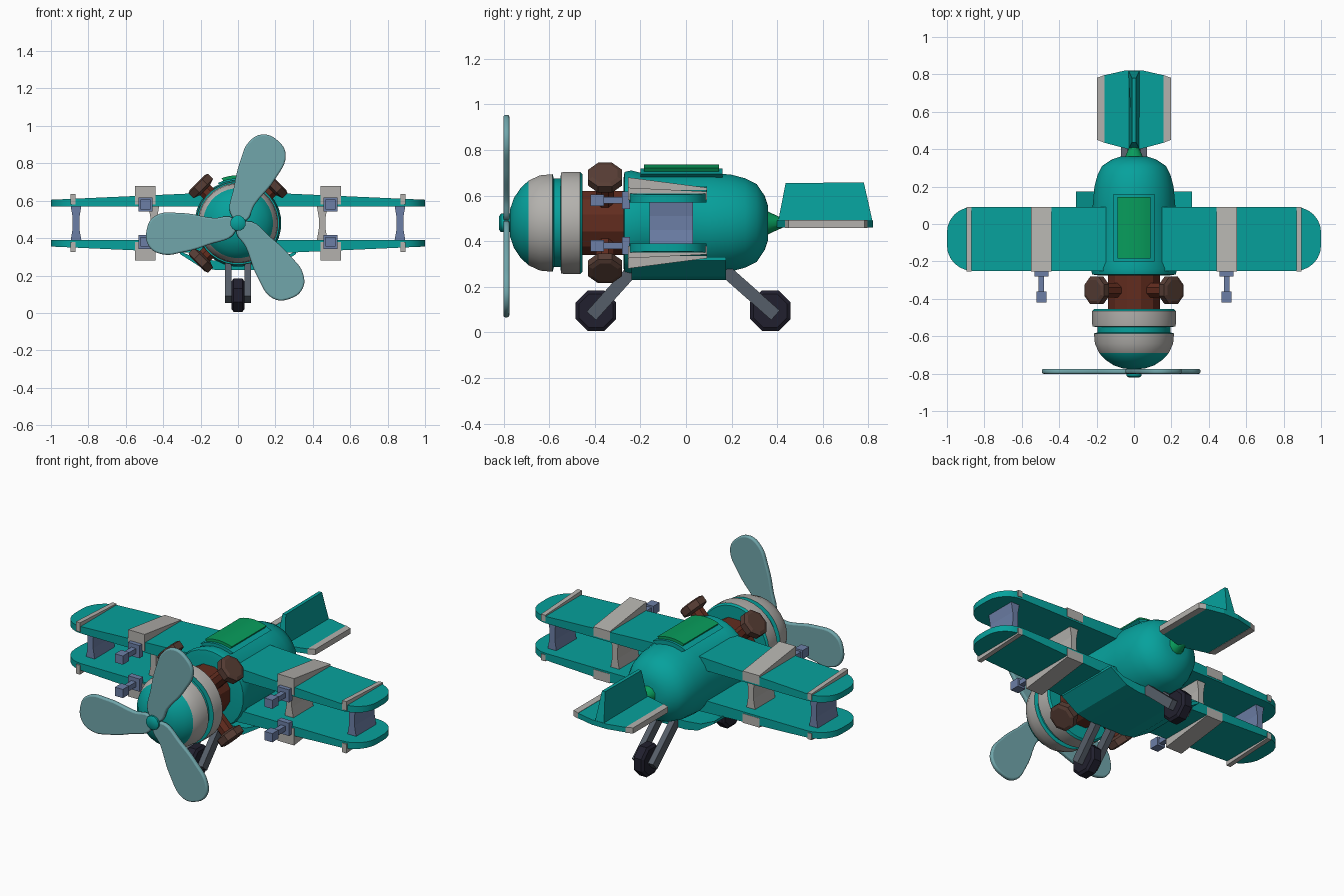
import bpy
from math import sin, cos, pi, radians
from mathutils import Vector

if "Cube" in bpy.data.objects:
    bpy.data.objects.remove(bpy.data.objects["Cube"])

AXIS = 0.48  # height of the fuselage centre line; all parts are built around it


def material(name, r, g, b):
    m = bpy.data.materials.new(name)
    m.use_nodes = True
    col = [(c / 255) ** 2.2 for c in (r, g, b)] + [1]
    m.diffuse_color = col
    m.node_tree.nodes["Principled BSDF"].inputs["Base Color"].default_value = col
    return m


TEAL = material("teal paint", 15, 160, 155)
GREY = material("light grey paint", 178, 176, 172)
BROWN = material("engine brown", 98, 48, 36)
CAP = material("cylinder brown", 88, 64, 56)
BLUE = material("blue steel", 108, 126, 165)
SLATE = material("slate strut", 86, 94, 104)
TYRE = material("tyre black", 38, 37, 50)
GREEN = material("canopy green", 16, 155, 92)
BLADE = material("propeller blue", 112, 165, 170)


def add(name, verts, faces, mats, mirror="", smooth=None, index=None):
    me = bpy.data.meshes.new(name)
    me.from_pydata(verts, [], faces)
    for m in mats:
        me.materials.append(m)
    if index:
        me.polygons.foreach_set("material_index", index)
    if smooth:
        me.shade_smooth()
        me.set_sharp_from_angle(angle=radians(smooth))
    ob = bpy.data.objects.new(name, me)
    ob.location.z = AXIS
    bpy.context.collection.objects.link(ob)
    if mirror:
        mod = ob.modifiers.new("mirror", "MIRROR")
        mod.use_axis = ["X" in mirror, False, "Z" in mirror]
        mod.use_mirror_merge = False
    return ob


def prism(name, pts, axis, a, b, mat, mirror="", smooth=None, shape=None):
    """Extrude an outline from a to b along an axis; shape may move the points."""
    put = {"x": lambda p, u: (u, p[0], p[1]),
           "y": lambda p, u: (p[0], u, p[1]),
           "z": lambda p, u: (p[0], p[1], u)}[axis]
    n = len(pts)
    verts = [put(p, u) for u in (a, b) for p in pts]
    area = sum(pts[i - 1][0] * pts[i][1] - pts[i][0] * pts[i - 1][1] for i in range(n))
    if shape:
        verts = [shape(*v) for v in verts]
    faces = [(i, (i + 1) % n, (i + 1) % n + n, i + n) for i in range(n)]
    faces += [tuple(range(n))[::-1], tuple(range(n, 2 * n))]
    if (area < 0) != (axis == "y"):
        faces = [f[::-1] for f in faces]
    return add(name, verts, faces, [mat], mirror, smooth)


def box(name, x, y, z, mat, mirror=""):
    return prism(name, [(x[0], y[0]), (x[1], y[0]), (x[1], y[1]), (x[0], y[1])],
                 "z", z[0], z[1], mat, mirror)


def lathe(name, profile, sides, mats, bands=None, direction=(0, 1, 0),
          origin=(0, 0, 0), mirror="", smooth=None):
    """Turn (distance, radius) points about a direction; bands pick colours."""
    q = Vector(direction).to_track_quat("Z", "Y")
    verts, faces, index = [], [], []
    for t, r in profile:
        for k in range(sides):
            a = 2 * pi * (k + 0.5) / sides
            verts.append(Vector(origin) + q @ Vector((r * cos(a), r * sin(a), t)))
    for j in range(len(profile) - 1):
        for k in range(sides):
            k2 = (k + 1) % sides
            faces.append((j * sides + k, j * sides + k2, (j + 1) * sides + k2, (j + 1) * sides + k))
            index.append(bands[j] if bands else 0)
    last = (len(profile) - 1) * sides
    faces += [tuple(range(sides))[::-1], tuple(range(last, last + sides))]
    index += [bands[0], bands[-1]] if bands else [0, 0]
    return add(name, verts, faces, mats, mirror, smooth, index)


# Fuselage, nose cowling and engine core
lathe("fuselage", [(-.275, .19), (-.27, .225), (-.24, .232), (-.2, .222), (.1, .222), (.2, .213),
                   (.26, .197), (.31, .172), (.345, .12), (.36, .075)], 28, [TEAL], smooth=35)
lathe("tail_cone", [(.34, .06), (.37, .045), (.43, .018)], 10, [GREEN], smooth=35)
lathe("nose_cowling", [(-.772, .06), (-.755, .11), (-.725, .155), (-.69, .187), (-.64, .21),
                       (-.585, .215), (-.58, .195), (-.55, .195), (-.549, .222), (-.535, .225),
                       (-.465, .225), (-.455, .215)],
      32, [TEAL, GREY], [0, 0, 0, 1, 1, 0, 0, 0, 1, 1, 0], smooth=35)
lathe("engine_core", [(-.47, .145), (-.26, .145)], 12, [BROWN])

# Four engine cylinders on the diagonals
lathe("engine_cylinders", [(.1, .042), (.25, .042), (.262, .08), (.3, .08), (.308, .06)], 8,
      [CAP, BROWN], [1, 0, 0, 0], direction=(1, 0, 1), origin=(0, -.355, 0), mirror="XZ")

# Canopy strip on a low teal frame
def arc(r, half):
    angles = [radians(90 - half + half * i / 4) for i in range(9)]
    return [(r * cos(a), r * sin(a)) for a in angles] + [(-.05, .18), (.05, .18)]


prism("canopy_frame", arc(.24, 27), "y", -.2, .16, TEAL, smooth=30)
prism("canopy", arc(.256, 20), "y", -.185, .145, GREEN, smooth=30)

# Flared belly fairing
half = [(.12, -.25), (.2, -.235), (.31, -.165), (.31, -.15), (.22, -.19), (.12, -.2)]
prism("belly_fairing", half + [(-x, z) for x, z in reversed(half)], "y", -.24, .175, TEAL)


# Wings: rounded outline, thicker towards the root, mirrored to all four
def wing_top(x):
    return .125 + .045 * (1 - abs(x))


def corner(cx, cy, r, start):
    return [(cx + r * cos(radians(start + 15 * i)), cy + r * sin(radians(start + 15 * i)))
            for i in range(7)]


outline = [(.12, -.25)] + corner(.865, -.115, .135, -90) + corner(.865, -.045, .135, 0) + [(.12, .09)]
prism("wings", outline, "z", 0, 1, TEAL, "XZ", smooth=30,
      shape=lambda x, y, u: (x, y, wing_top(x) if u else .09))


def stripe(name, x0, x1, front, rear):
    prism(name, [(-.255, .1), (-.255, front), (.092, rear), (.092, .1)], "x", x0, x1, GREY, "XZ")


stripe("inner_wing_stripes", .44, .55, .2, .155)
stripe("outer_wing_stripes", .868, .896, .155, .138)


# Waisted struts between the wings
def strut(name, x, mat):
    side = [(.03, -.1), (.018, -.03), (.018, .03), (.03, .1)]
    prism(name, [(x + w, z) for w, z in side] + [(x - w, z) for w, z in reversed(side)],
          "y", -.16, .03, mat, "X")


strut("inner_wing_struts", .45, GREY)
strut("outer_wing_struts", .866, BLUE)

# Guns on the leading edges
for part, w, y0, y1 in (("mounts", .038, -.28, -.245), ("barrels", .015, -.37, -.27),
                        ("muzzles", .026, -.42, -.36)):
    box("gun_" + part, (.495 - w, .495 + w), (y0, y1), (.1 - w, .1 + w), BLUE, "XZ")

# Tailplane with grey edges and upright fin
plate = [(.03, .4), (.16, .435), (.16, .795), (.05, .82)]
prism("tailplane", plate + [(-x, y) for x, y in reversed(plate)], "z", -.02, .01, TEAL)
prism("tailplane_edges", [(.158, .434), (.197, .45), (.197, .782), (.158, .796)],
      "z", -.022, .012, GREY, "X")
prism("tail_fin", [(.4, -.015), (.437, .175), (.78, .178), (.82, 0), (.82, -.015)], "x", -1, 1, TEAL,
      shape=lambda x, y, z: (x * (.03 - .11 * max(z, 0)), y, z))

# Landing gear: one wheel in front, one behind, each on a two-arm fork
for place, wy, by in (("front", -.395, -.22), ("rear", .37, .15)):
    wheel = Vector((wy, .095 - AXIS))
    top = Vector((by, .29 - AXIS))
    lathe(place + "_wheel", [(-.035, .08), (-.024, .096), (.024, .096), (.035, .08)], 8, [TYRE],
          direction=(1, 0, 0), origin=(0, *wheel))
    d = (top - wheel).normalized()
    s = Vector((-d.y, d.x)) * .028
    low = wheel - d * .03
    prism(place + "_fork", [low - s, top - s, top + s, low + s], "x", .036, .07, SLATE, "X")

# Propeller: hub and three rounded blades
lathe("propeller_hub", [(-.82, .03), (-.812, .042), (-.76, .042)], 12, [TEAL], smooth=35)
blade = [(-.03, .03), (-.02, .2), (.015, .34), (.055, .43), (.128, .474), (.214, .44),
         (.255, .365), (.198, .235), (.09, .1), (.035, .01)]
for n in range(3):
    cu = bpy.data.curves.new("propeller_blade", "CURVE")
    cu.dimensions = "2D"
    cu.fill_mode = "BOTH"
    cu.extrude, cu.bevel_depth, cu.offset = .004, .009, -.009
    cu.bevel_resolution = 2
    cu.resolution_u = 6
    sp = cu.splines.new("BEZIER")
    sp.bezier_points.add(len(blade) - 1)
    for bp, (x, z) in zip(sp.bezier_points, blade):
        bp.co = (x, z, 0)
        bp.handle_left_type = bp.handle_right_type = "AUTO"
    sp.use_cyclic_u = True
    cu.materials.append(BLADE)
    ob = bpy.data.objects.new("propeller_blade_%d" % (n + 1), cu)
    ob.rotation_euler = (pi / 2, n * 2 * pi / 3, 0)
    ob.location = (0, -.788, AXIS)
    bpy.context.collection.objects.link(ob)
